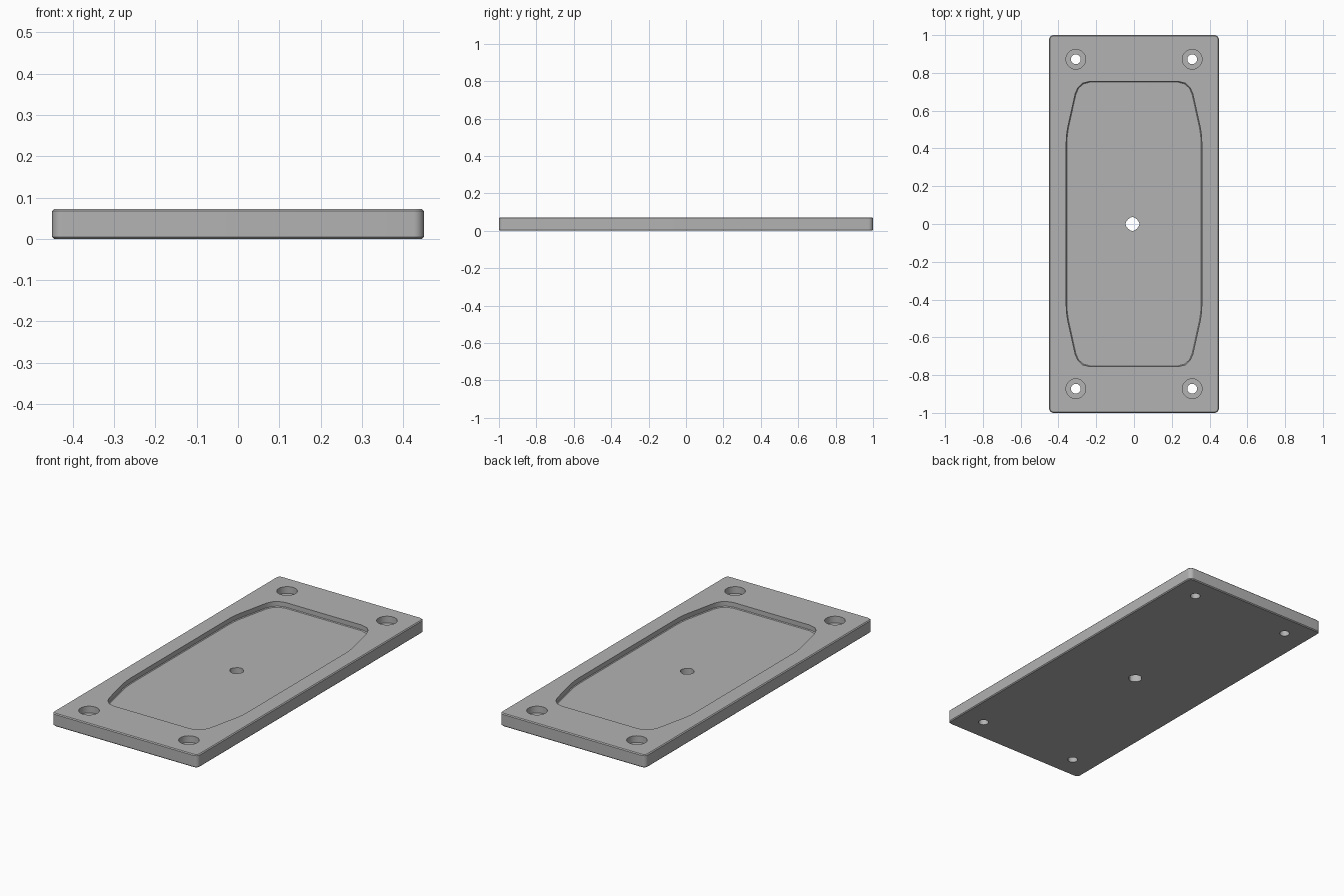
import bpy, bmesh, math

cube = bpy.data.objects.get("Cube")
if cube:
    bpy.data.objects.remove(cube, do_unlink=True)

W, L, H = 0.45, 1.0, 0.072      # half width, half length, thickness
POCKET_FLOOR = 0.042
BORE_FLOOR = 0.035
ABOVE, BELOW = 0.15, -0.1

grey = bpy.data.materials.new("grey_metal")
colour = (0.45, 0.45, 0.45, 1)
grey.diffuse_color = colour
grey.use_nodes = True
grey.node_tree.nodes["Principled BSDF"].inputs["Base Color"].default_value = colour


def loft(name, rings):
    """Closed solid through stacked outlines, each ring being (points, z)."""
    bm = bmesh.new()
    loops = [[bm.verts.new((x, y, z)) for x, y in pts] for pts, z in rings]
    n = len(loops[0])
    for low, high in zip(loops, loops[1:]):
        for i in range(n):
            j = (i + 1) % n
            bm.faces.new((low[i], low[j], high[j], high[i]))
    bm.faces.new(loops[0][::-1])
    bm.faces.new(loops[-1])
    bmesh.ops.recalc_face_normals(bm, faces=bm.faces)
    mesh = bpy.data.meshes.new(name)
    bm.to_mesh(mesh)
    bm.free()
    mesh.materials.append(grey)
    obj = bpy.data.objects.new(name, mesh)
    bpy.context.collection.objects.link(obj)
    return obj


def rounded_rect(hx, hy, r, steps=8):
    pts = []
    for q, (sx, sy) in enumerate([(1, 1), (-1, 1), (-1, -1), (1, -1)]):
        for k in range(steps + 1):
            a = (q + k / steps) * math.pi / 2
            pts.append((sx * (hx - r) + r * math.cos(a), sy * (hy - r) + r * math.sin(a)))
    return pts


def round_hole(r, cx=0, cy=0, power=1.0, n=48):
    """Circle, or a softened diamond when power is above one."""
    pts = []
    for i in range(n):
        c, s = math.cos(math.tau * i / n), math.sin(math.tau * i / n)
        pts.append((cx + r * math.copysign(abs(c) ** power, c),
                    cy + r * math.copysign(abs(s) ** power, s)))
    return pts


def pocket_outline(inset=0):
    """Tapered ends with rounded corners, mirrored from one quarter."""
    quarter = [(0.359, 0.43), (0.357, 0.47), (0.351, 0.51), (0.319, 0.655),
               (0.311, 0.69), (0.297, 0.722), (0.272, 0.745), (0.235, 0.755)]
    right = [(x, -y) for x, y in reversed(quarter)] + quarter
    full = right + [(-x, -y) for x, y in right]
    return [(x * (1 - inset / 0.36), y * (1 - inset / 0.755)) for x, y in full]


# Plate with rounded corners and small edge chamfers
c = 0.005
inner, outer = rounded_rect(W - c, L - c, 0.025 - c), rounded_rect(W, L, 0.025)
plate = loft("base_plate", [(inner, 0), (outer, c), (outer, H - c), (inner, H)])

# Cutters: shallow pocket, centre hole, counterbored corner holes
cutters = [
    loft("pocket_cutter", [(pocket_outline(0.004), POCKET_FLOOR),
                           (pocket_outline(), POCKET_FLOOR + 0.004), (pocket_outline(), ABOVE)]),
]
centre = round_hole(0.037, cx=-0.008, power=1.25)
cutters.append(loft("centre_hole_cutter", [(centre, BELOW), (centre, ABOVE)]))
for sx in (-1, 1):
    for sy in (-1, 1):
        x, y = sx * 0.308, sy * 0.872
        bore, shaft = round_hole(0.052, x, y), round_hole(0.026, x, y)
        cutters.append(loft("screw_hole_cutter", [(shaft, BELOW), (shaft, BORE_FLOOR),
                                                  (bore, BORE_FLOOR), (bore, ABOVE)]))

bpy.ops.object.select_all(action="DESELECT")
plate.select_set(True)
bpy.context.view_layer.objects.active = plate
for cutter in cutters:
    cut = plate.modifiers.new(cutter.name, "BOOLEAN")
    cut.operation, cut.solver, cut.object = "DIFFERENCE", "EXACT", cutter
    bpy.ops.object.modifier_apply(modifier=cut.name)
    bpy.data.objects.remove(cutter, do_unlink=True)

bpy.ops.object.shade_smooth_by_angle(angle=math.radians(30))
